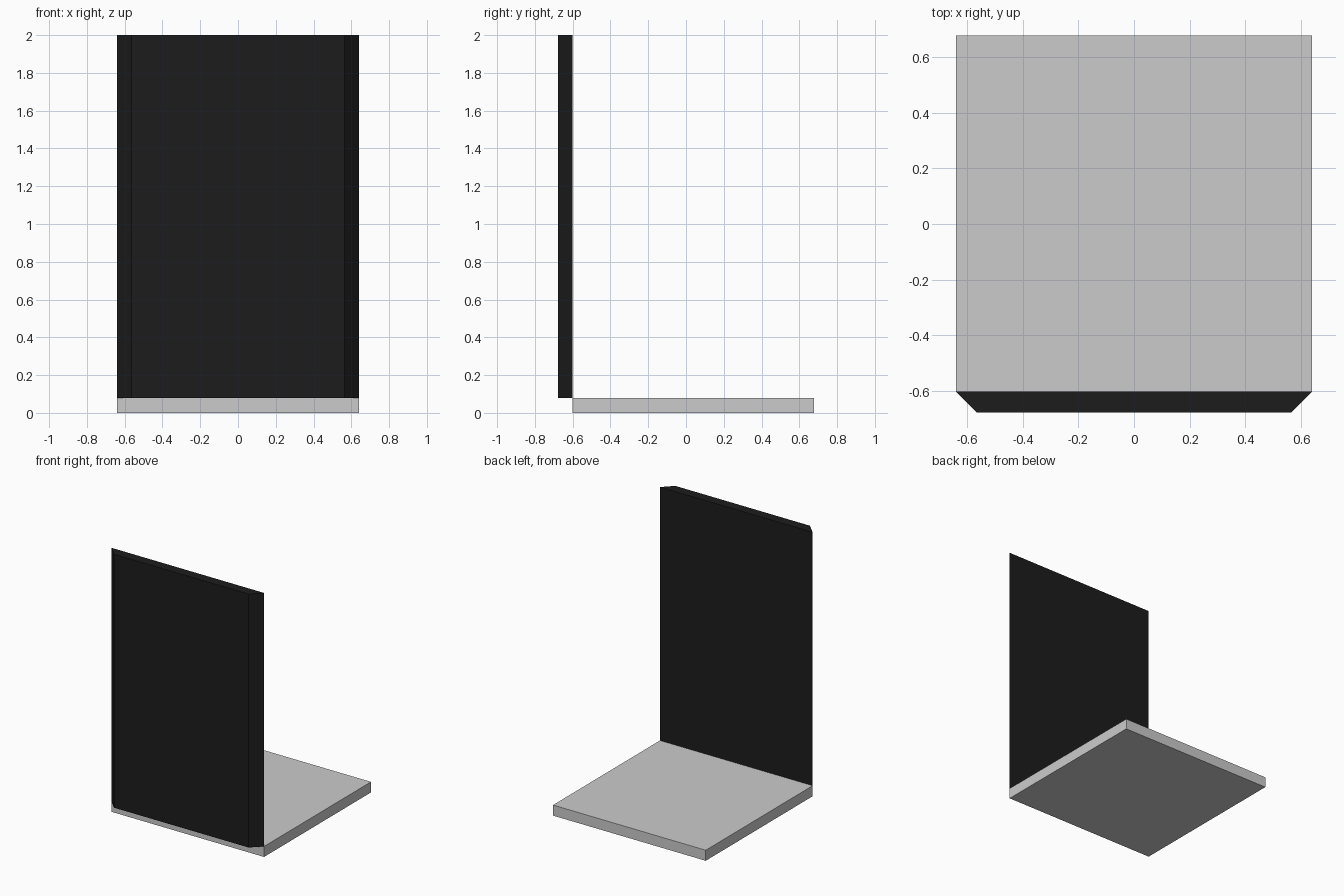
import bpy

if "Cube" in bpy.data.objects:
    bpy.data.objects.remove(bpy.data.objects["Cube"])


def prism(name, outline, z0, z1):
    """Extrude a counter-clockwise xy outline between two heights."""
    n = len(outline)
    verts = [(x, y, z) for z in (z0, z1) for x, y in outline]
    faces = [tuple(reversed(range(n))), tuple(range(n, 2 * n))]
    faces += [(i, (i + 1) % n, (i + 1) % n + n, i + n) for i in range(n)]
    mesh = bpy.data.meshes.new(name)
    mesh.from_pydata(verts, [], faces)
    obj = bpy.data.objects.new(name, mesh)
    bpy.context.collection.objects.link(obj)
    return obj


half_width = 0.64
bevel = 0.076          # panel thickness and 45 degree mitre
slab_height = 0.08
back = 0.678
joint = back - 2 * half_width   # plane where panel meets slab

# Square floor slab
prism("floor_slab",
      [(-half_width, joint), (half_width, joint),
       (half_width, back), (-half_width, back)],
      0, slab_height)

# Upright panel with mitred side edges, standing in front of the slab
panel = prism("wall_panel",
              [(-half_width + bevel, joint - bevel), (half_width - bevel, joint - bevel),
               (half_width, joint), (-half_width, joint)],
              slab_height, 2.0)
black = bpy.data.materials.new("black_panel")
black.diffuse_color = (0.012, 0.012, 0.012, 1)
black.use_nodes = True
black.node_tree.nodes["Principled BSDF"].inputs["Base Color"].default_value = black.diffuse_color
panel.data.materials.append(black)
